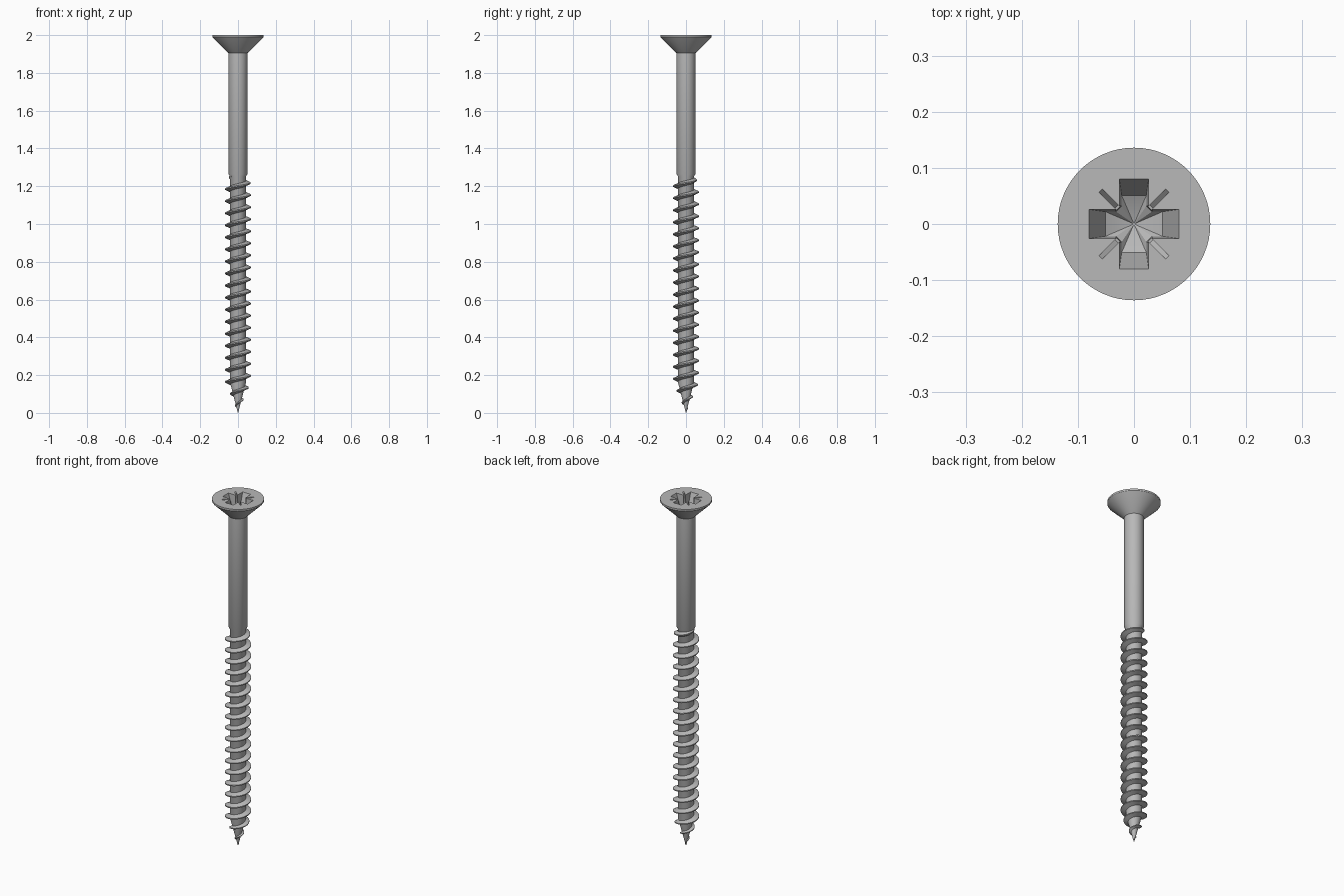
import bpy, bmesh
from math import sin, cos, pi, tau
from mathutils import Vector, Matrix

cube = bpy.data.objects.get("Cube")
if cube:
    bpy.data.objects.remove(cube, do_unlink=True)

steel = bpy.data.materials.new("steel_grey")
steel.use_nodes = True
GREY = (0.48, 0.48, 0.48, 1)
steel.diffuse_color = GREY
steel.node_tree.nodes["Principled BSDF"].inputs["Base Color"].default_value = GREY


def loft(name, rings):
    """Skin a list of equal-length point rings and cap both ends."""
    bm = bmesh.new()
    loops = [[bm.verts.new(p) for p in ring] for ring in rings]
    n = len(loops[0])
    for a, b in zip(loops, loops[1:]):
        for i in range(n):
            j = (i + 1) % n
            bm.faces.new((a[i], a[j], b[j], b[i]))
    bm.faces.new(loops[0])
    bm.faces.new(loops[-1])
    bmesh.ops.recalc_face_normals(bm, faces=bm.faces)
    mesh = bpy.data.meshes.new(name)
    bm.to_mesh(mesh)
    bm.free()
    mesh.materials.append(steel)
    obj = bpy.data.objects.new(name, mesh)
    bpy.context.collection.objects.link(obj)
    return obj


def select(obj):
    bpy.ops.object.select_all(action='DESELECT')
    obj.select_set(True)
    bpy.context.view_layer.objects.active = obj


def cut(target, cutter):
    cutter.hide_render = True
    mod = target.modifiers.new("cut", 'BOOLEAN')
    mod.operation, mod.solver, mod.object = 'DIFFERENCE', 'EXACT', cutter
    select(target)
    bpy.ops.object.modifier_apply(modifier=mod.name)
    bpy.data.objects.remove(cutter, do_unlink=True)


# Countersunk head, plain shank, thinner core and pointed tip
SEGMENTS = 64
TAPER, CORE, CREST = 0.16, 0.042, 0.068
profile = [(0.0006, 0), (CORE, TAPER), (CORE, 1.25), (0.05, 1.265),
           (0.05, 1.905), (0.134, 1.987), (0.136, 1.99), (0.136, 2)]
body = loft("screw_body", [
    [(r * cos(tau * i / SEGMENTS), r * sin(tau * i / SEGMENTS), z) for i in range(SEGMENTS)]
    for r, z in profile])


# Cross-shaped drive recess with tapered walls and a conical floor
def cross(length, width, chamfer, z):
    corner = [(length, -width), (length, width), (width + chamfer, width), (width, width + chamfer)]
    return [Matrix.Rotation(q * pi / 2, 3, 'Z') @ Vector((x, y, z))
            for q in range(4) for x, y in corner]


floor = cross(0.051, 0.022, 0.01, 1.925)
apex = [Vector((p.x * 0.02, p.y * 0.02, 1.9)) for p in floor]
cut(body, loft("recess_cutter", [cross(0.083, 0.0265, 0.006, 2.008), floor, apex]))

# Four slim diagonal notches that slope down into the recess
for q in range(4):
    turn = Matrix.Rotation(pi / 4 + q * pi / 2, 3, 'Z')
    wedge = [(0.02, 2.01), (0.092, 2.01), (0.044, 1.95), (0.02, 1.95)]
    cut(body, loft("notch_cutter", [
        [turn @ Vector((r, side, z)) for r, z in wedge] for side in (-0.004, 0.004)]))

# Right-handed helical thread, tapering at the tip and running out at the top
PITCH, STEPS = 0.0638, 36
BOTTOM, TOP = 0.012, 1.255
count = int((TOP - BOTTOM) / PITCH * STEPS)
sections = []
for k in range(count + 1):
    z = BOTTOM + (TOP - BOTTOM) * k / count
    angle = pi + tau * (z - 1.185) / PITCH
    tip = min(1, z / TAPER)
    runout = min(1, (TOP - z) / 0.04)
    root = CORE * tip * 0.93
    crest = root + (CREST * tip - root) * (0.2 + 0.8 * runout)
    base = 0.0145 * (0.3 + 0.7 * tip)
    edge = 0.003 * (0.3 + 0.7 * tip)
    sections.append([(r * cos(angle), r * sin(angle), max(0, z + dz)) for r, dz in
                     ((root, -base), (crest, -edge), (crest, edge), (root, base))])
thread = loft("screw_thread", sections)

for obj in (body, thread):
    select(obj)
    bpy.ops.object.shade_smooth_by_angle(angle=pi / 6)
